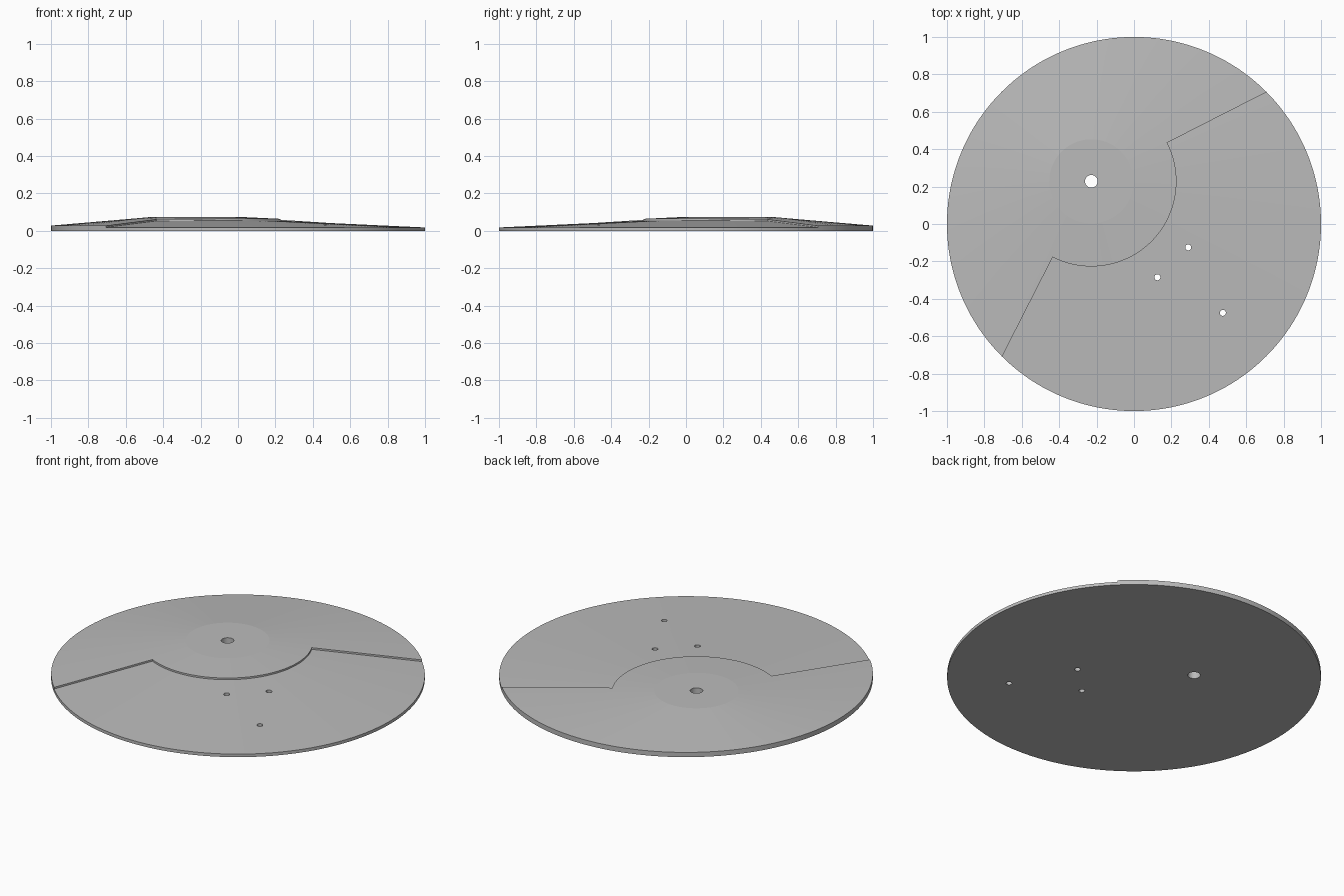
import bpy, bmesh
from math import sin, cos, sqrt, radians

cube = bpy.data.objects.get("Cube")
if cube:
    bpy.data.objects.remove(cube, do_unlink=True)

CX, CY = -0.228, 0.228               # centre of the raised hub
HOLE, FLAT, ARC = 0.034, 0.225, 0.455
TOP, RIM, STEP = 0.075, 0.028, 0.01
START, LOW_SPAN, TURN = 27, 216, 360  # sector angles in degrees
DEG = 1.5

grey = bpy.data.materials.new("plain grey")
grey.use_nodes = True
grey.diffuse_color = (0.5, 0.5, 0.5, 1)
grey.node_tree.nodes["Principled BSDF"].inputs["Base Color"].default_value = (0.5, 0.5, 0.5, 1)


def rim_distance(a):
    """Distance from the hub to the unit rim along angle a."""
    b = CX * cos(a) + CY * sin(a)
    return -b + sqrt(b * b - CX * CX - CY * CY + 1)


bm = bmesh.new()


def spoke(angle):
    """Points of the radial section: floor, hub, and both rim levels."""
    a = radians(angle)
    far = rim_distance(a)
    mid = TOP - (TOP - RIM) * (ARC - FLAT) / (far - FLAT)
    points = dict(floor_in=(HOLE, 0), hole=(HOLE, TOP), flat=(FLAT, TOP),
                  arc=(ARC, mid), arc_low=(ARC, mid - STEP),
                  rim=(far, RIM), rim_low=(far, RIM - STEP), floor_out=(far, 0))
    return {k: bm.verts.new((CX + r * cos(a), CY + r * sin(a), z))
            for k, (r, z) in points.items()}


# Sectors: high first, then the stepped-down one
HIGH = ["floor_in", "hole", "flat", "arc", "rim", "floor_out"]
LOW = ["floor_in", "hole", "flat", "arc", "arc_low", "rim_low", "floor_out"]
count = int(TURN / DEG)
high_count = int(LOW_SPAN / DEG)
spokes = [spoke(START + i * DEG) for i in range(count)]
for i in range(count):
    s, t = spokes[i], spokes[(i + 1) % count]
    section = HIGH if i < high_count else LOW
    for p, q in zip(section, section[1:] + section[:1]):
        bm.faces.new((s[p], s[q], t[q], t[p]))

# Straight step walls between the sectors
for i in (0, high_count):
    s = spokes[i]
    bm.faces.new([s[k] for k in ("arc", "arc_low", "rim_low", "rim")])
    # Keep the rim edge joined at the step
    for face in [f for f in s["rim"].link_faces
                 if s["floor_out"] in f.verts and s["rim"] in f.verts]:
        verts = list(face.verts)
        n = len(verts)
        j, k = verts.index(s["rim"]), verts.index(s["floor_out"])
        at = max(j, k) if abs(j - k) == 1 else n
        verts.insert(at, s["rim_low"])
        bm.faces.remove(face)
        bm.faces.new(verts)

bmesh.ops.delete(bm, geom=[v for v in bm.verts if not v.link_faces], context='VERTS')
for e in [e for e in bm.edges if not e.link_faces]:
    bm.edges.remove(e)
bmesh.ops.recalc_face_normals(bm, faces=bm.faces)
mesh = bpy.data.meshes.new("stepped_disc")
bm.to_mesh(mesh)
bm.free()
disc = bpy.data.objects.new("stepped_disc", mesh)
bpy.context.collection.objects.link(disc)
mesh.materials.append(grey)

# Small pin holes drilled through the low sector
bpy.ops.object.select_all(action='DESELECT')
bpy.context.view_layer.objects.active = disc
disc.select_set(True)
for n, (x, y) in enumerate([(0.29, -0.125), (0.125, -0.285), (0.475, -0.475)]):
    bpy.ops.mesh.primitive_cylinder_add(vertices=32, radius=0.016, depth=0.4, location=(x, y, 0))
    cutter = bpy.context.object
    cutter.name = f"pin_hole_cutter_{n}"
    cutter.hide_render = True
    cutter.data.materials.append(grey)
    bpy.ops.object.select_all(action='DESELECT')
    bpy.context.view_layer.objects.active = disc
    disc.select_set(True)
    drill = disc.modifiers.new("pin_hole", 'BOOLEAN')
    drill.operation = 'DIFFERENCE'
    drill.solver = 'EXACT'
    drill.object = cutter
    bpy.ops.object.modifier_apply(modifier=drill.name)
    bpy.data.objects.remove(cutter, do_unlink=True)

bpy.ops.object.shade_smooth_by_angle(angle=radians(2.4))
